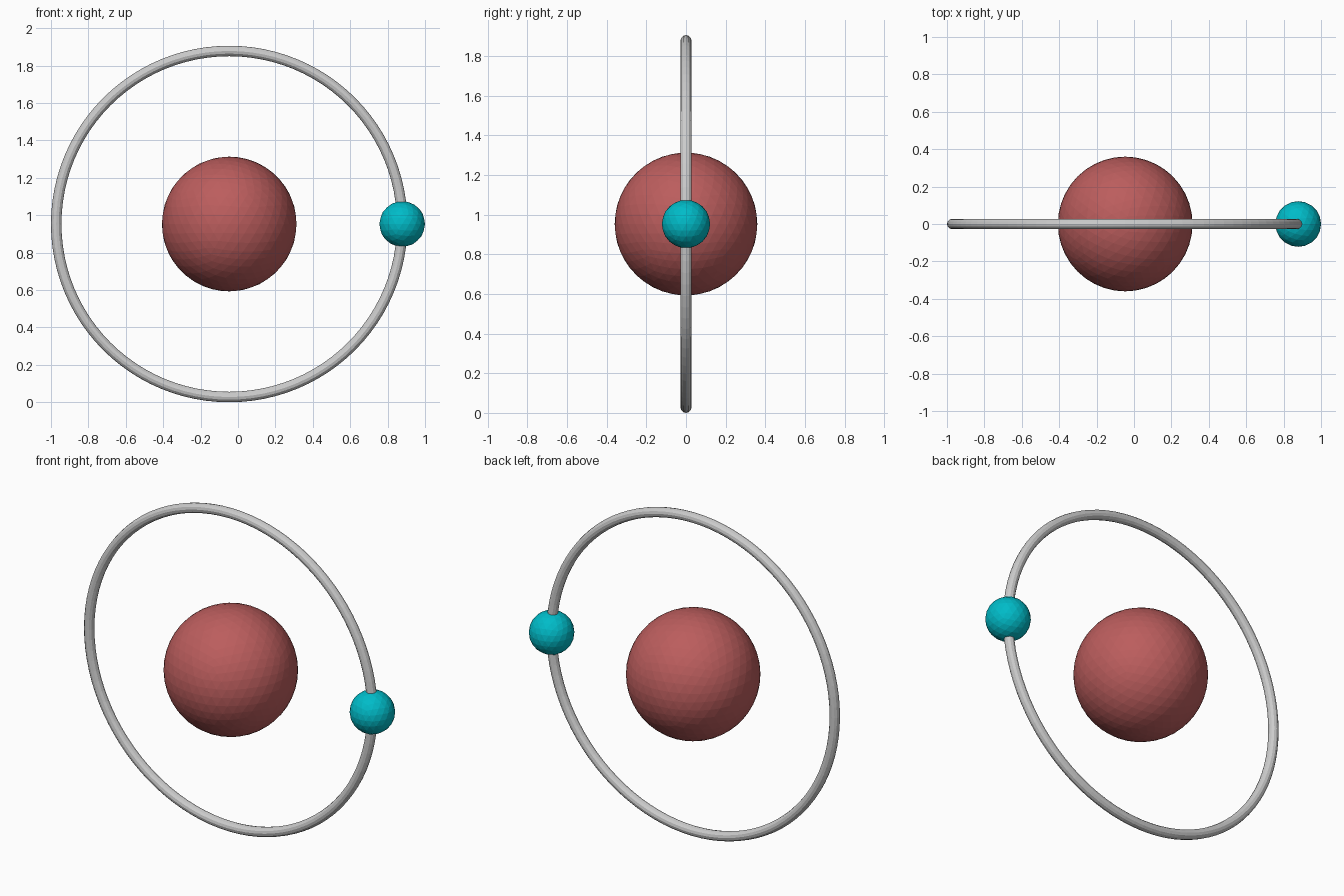
import bpy
from math import pi

if "Cube" in bpy.data.objects:
    bpy.data.objects.remove(bpy.data.objects["Cube"])

CX, CZ = -0.047, 0.953   # shared centre of core and ring
RING_R, TUBE_R = 0.925, 0.028


def paint(obj, name, color):
    mat = bpy.data.materials.new(name)
    mat.diffuse_color = color
    mat.use_nodes = True
    mat.node_tree.nodes["Principled BSDF"].inputs["Base Color"].default_value = mat.diffuse_color
    obj.data.materials.append(mat)


def ball(name, radius, x, subdivisions, color):
    bpy.ops.mesh.primitive_ico_sphere_add(
        subdivisions=subdivisions, radius=radius, location=(x, 0, CZ))
    obj = bpy.context.object
    obj.name = name
    paint(obj, name + "_color", color)
    return obj


# Large faceted core
ball("core_ball", 0.36, CX, 4, (0.50, 0.11, 0.11, 1))

# Small faceted ball threaded on the right of the ring
ball("orbiting_ball", 0.122, CX + RING_R, 3, (0.0, 0.50, 0.58, 1))

# Thin upright ring
bpy.ops.mesh.primitive_torus_add(
    major_radius=RING_R, minor_radius=TUBE_R, major_segments=96,
    minor_segments=12, location=(CX, 0, CZ), rotation=(pi / 2, 0, 0))
bpy.context.object.name = "orbit_ring"
